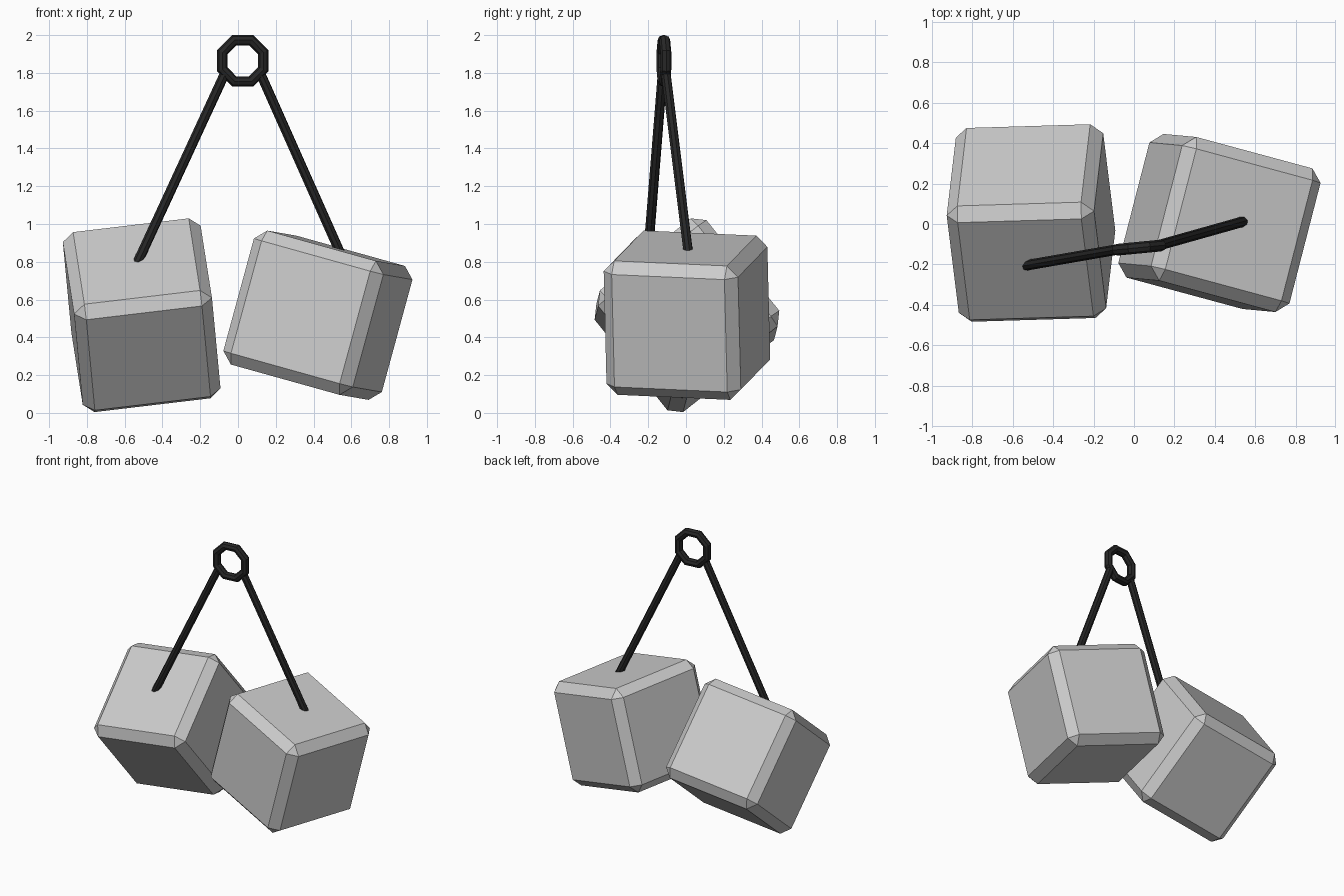
import bpy, math
from mathutils import Vector, Matrix

if "Cube" in bpy.data.objects:
    bpy.data.objects.remove(bpy.data.objects["Cube"])


def die(name, centre, x_dir, y_dir, size=0.735, chamfer=0.059):
    """Chamfered cube turned so its local x and y follow the given directions."""
    x = Vector(x_dir).normalized()
    y = Vector(y_dir)
    y = (y - y.dot(x) * x).normalized()
    turn = Matrix((x, y, x.cross(y))).transposed()
    bpy.ops.mesh.primitive_cube_add(size=size)
    ob = bpy.context.object
    ob.name = name
    ob.matrix_world = Matrix.Translation(centre) @ turn.to_4x4()
    bevel = ob.modifiers.new("chamfer", 'BEVEL')
    bevel.width = chamfer
    bevel.segments = 1
    return ob


def cord(name, start, end, radius=0.026):
    """Thin straight rod between two points."""
    a, b = Vector(start), Vector(end)
    d = b - a
    bpy.ops.mesh.primitive_cylinder_add(vertices=8, radius=radius, depth=d.length,
                                        location=(a + b) / 2)
    ob = bpy.context.object
    ob.name = name
    ob.rotation_euler = d.to_track_quat('Z', 'Y').to_euler()
    ob.data.materials.append(black)
    return ob


black = bpy.data.materials.new("black")
black.diffuse_color = (0.02, 0.02, 0.02, 1)
black.use_nodes = True
black.node_tree.nodes["Principled BSDF"].inputs["Base Color"].default_value = black.diffuse_color

# Two hanging cubes
die("left_cube", (-0.51, 0.005, 0.517), (0.992, 0.03, 0.118), (0.098, -0.78, -0.618))
die("right_cube", (0.423, 0.005, 0.517), (0.932, -0.252, -0.26), (0.244, 0.968, -0.042))

# Cords from the cube faces up to the ring
cord("left_cord", (-0.535, -0.205, 0.79), (-0.075, -0.125, 1.785))
cord("right_cord", (0.54, 0.012, 0.85), (0.124, -0.105, 1.785))

# Octagonal hanging ring, flat side up
bpy.ops.mesh.primitive_torus_add(major_segments=8, minor_segments=8,
                                 major_radius=0.118, minor_radius=0.029)
ring = bpy.context.object
ring.name = "ring"
ring.matrix_world = (Matrix.Translation((0.025, -0.117, 1.864))
                     @ Matrix.Rotation(math.radians(5.5), 4, 'Z')
                     @ Matrix.Rotation(math.radians(90), 4, 'X')
                     @ Matrix.Rotation(math.radians(22.5), 4, 'Z'))
ring.data.materials.append(black)
